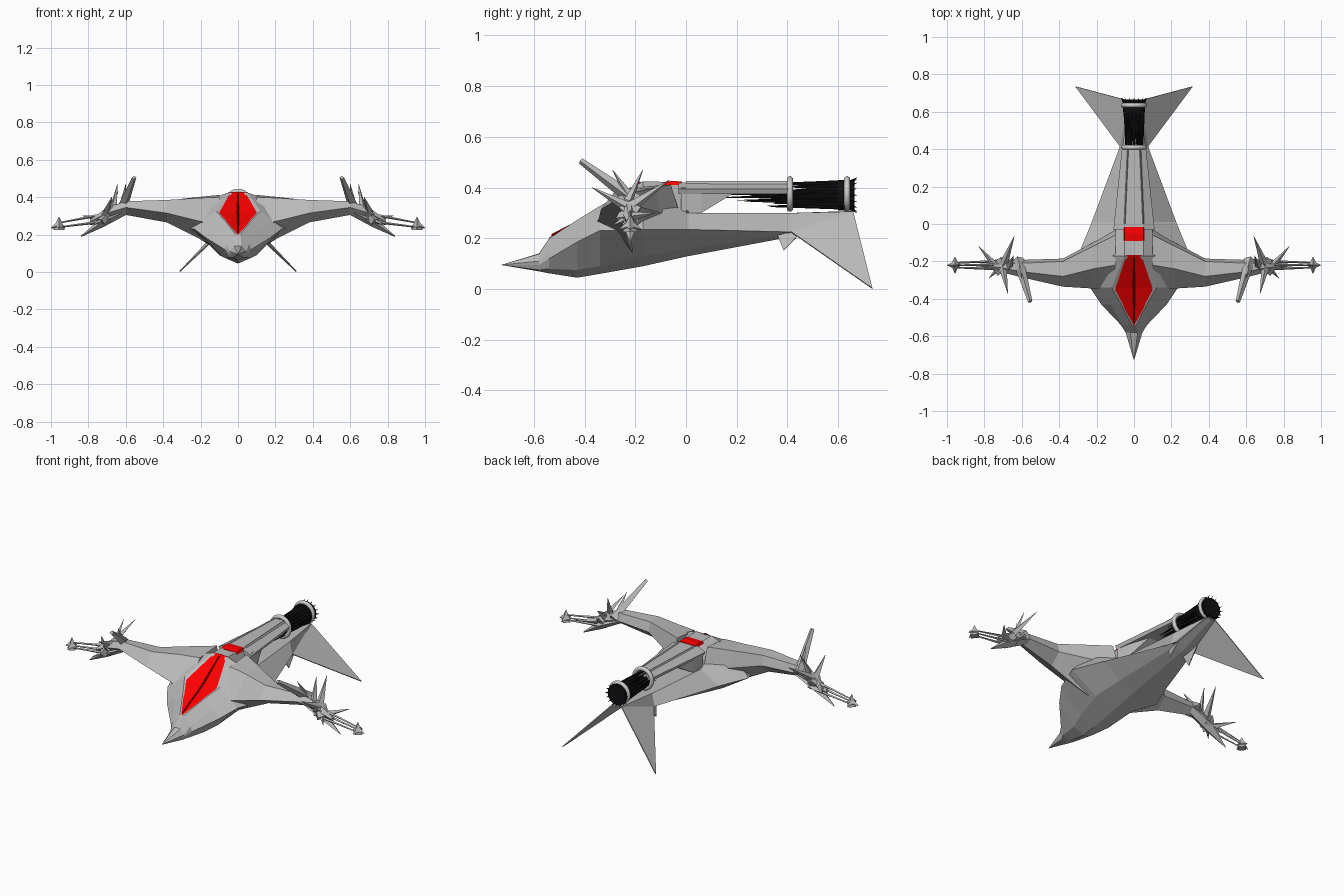
import bpy, bmesh, math, random
from mathutils import Vector

if "Cube" in bpy.data.objects:
    bpy.data.objects.remove(bpy.data.objects["Cube"])

random.seed(4)


def mat(name, c):
    m = bpy.data.materials.new(name)
    m.diffuse_color = (*c, 1)
    m.use_nodes = True
    m.node_tree.nodes["Principled BSDF"].inputs["Base Color"].default_value = m.diffuse_color
    return m


GREY = mat("hull_grey", (0.5, 0.5, 0.5))
RED = mat("red", (1, 0, 0))
DARK_RED = mat("dark_red", (0.35, 0, 0))
BLACK = mat("black", (0.005, 0.005, 0.006))
PALE = mat("pale", (0.9, 0.9, 0.88))


def finish(name, bm, m=GREY, mirror=False, thick=0):
    bmesh.ops.remove_doubles(bm, verts=bm.verts, dist=1e-5)
    bmesh.ops.recalc_face_normals(bm, faces=bm.faces)
    me = bpy.data.meshes.new(name)
    bm.to_mesh(me)
    bm.free()
    ob = bpy.data.objects.new(name, me)
    bpy.context.collection.objects.link(ob)
    me.materials.append(m)
    if thick:
        s = ob.modifiers.new("thickness", 'SOLIDIFY')
        s.thickness, s.offset = thick, 0
    if mirror:
        ob.modifiers.new("mirror", 'MIRROR').merge_threshold = 0.0005
    return ob


def loft(name, rings, closed=True, **kw):
    bm = bmesh.new()
    vs = [[bm.verts.new(p) for p in r] for r in rings]
    n = len(rings[0])
    for a, b in zip(vs, vs[1:]):
        for i in range(n if closed else n - 1):
            j = (i + 1) % n
            bm.faces.new((a[i], a[j], b[j], b[i]))
    if closed:
        bm.faces.new(vs[0])
        bm.faces.new(vs[-1])
    return finish(name, bm, **kw)


def plate(name, pts, **kw):
    bm = bmesh.new()
    bm.faces.new([bm.verts.new(p) for p in pts])
    return finish(name, bm, **kw)


def spikes(name, items, sides=4, **kw):
    # each item: base, tip, base radius, tip radius
    bm = bmesh.new()
    for a, b, r1, r2 in items:
        a, b = Vector(a), Vector(b)
        M = (b - a).to_track_quat('Z', 'Y').to_matrix().to_4x4()
        M.translation = (a + b) / 2
        bmesh.ops.create_cone(bm, cap_ends=True, segments=sides, radius1=r1,
                              radius2=r2, depth=(b - a).length, matrix=M)
    return finish(name, bm, **kw)


# hull: half cross-sections (x, z) from top centre to keel along y
hull = [
    (-.73, [(0, .095)] * 6),
    (-.58, [(0, .14), (.02, .138), (.045, .11), (.04, .095), (.03, .075), (0, .07)]),
    (-.54, [(0, .197), (.012, .2), (.06, .15), (.07, .12), (.05, .08), (0, .062)]),
    (-.43, [(0, .25), (.068, .272), (.125, .225), (.175, .185), (.07, .075), (0, .045)]),
    (-.34, [(0, .297), (.119, .327), (.18, .28), (.235, .23), (.1, .09), (0, .06)]),
    (-.17, [(0, .42), (.05, .425), (.17, .385), (.3, .235), (.13, .13), (0, .09)]),
    (0, [(0, .42), (.05, .42), (.1, .3), (.23, .235), (.11, .157), (0, .128)]),
    (.01, [(0, .3), (.05, .3), (.098, .3), (.226, .235), (.109, .159), (0, .13)]),
    (.41, [(0, .3), (.03, .3), (.06, .3), (.077, .225), (.05, .22), (0, .205)]),
    (.66, [(0, .308), (.02, .308), (.03, .306), (.03, .303), (.02, .3), (0, .298)]),
]
loft("hull", [[(x, y, z) for x, z in r] for y, r in hull], closed=False, mirror=True)

# spine cover over the open slot, and the wedge inside the slot
loft("spine_cover", [[(x * s, y, z) for x, z in
     [(-.11, .395), (-.05, .42), (.05, .42), (.11, .395), (.1, .375), (-.1, .375)]]
     for y, s in ((-.03, 1), (.41, .58))])
loft("spine_wedge", [[(-w, y, b), (w, y, b), (w, y, t), (-w, y, t)]
     for y, w, b, t in ((-.02, .1, .3, .4), (.06, .085, .3, .4), (.2, .04, .385, .4))])
loft("spine_rib", [[(x + .045 * s, y, z) for x, z in
     [(-.008, .41), (0, .426), (.008, .41)]] for y, s in ((0, 1.1), (.41, .7))], mirror=True)

# canopy sunk between the hull rims, with centre ridge, and dorsal hatch
loft("canopy", [[(0, y, z + .003), (w, y, e)] for y, z, w, e in
     ((-.54, .2, .002, .201), (-.34, .304, .113, .324), (-.165, .424, .045, .4265))],
     closed=False, m=RED, mirror=True)
loft("canopy_ridge", [[(-w, y, z), (0, y, z + .01), (w, y, z)] for y, z, w in
     ((-.53, .207, .002), (-.34, .306, .008), (-.18, .415, .002))], m=DARK_RED)
loft("dorsal_hatch", [[(-w, y, .41), (w, y, .41), (w * .9, y, z), (-w * .9, y, z)]
     for y, w, z in ((-.09, .057, .422), (-.05, .057, .427), (-.015, .057, .423))], m=RED)

# wings: cross-sections (y, z) along x
wing = [
    (.1, [(-.36, .25), (-.22, .4), (-.06, .412), (-.025, .3), (-.2, .12)]),
    (.22, [(-.345, .275), (-.24, .395), (-.12, .4), (-.1, .3), (-.23, .185)]),
    (.38, [(-.335, .315), (-.28, .385), (-.2, .382), (-.185, .325), (-.25, .265)]),
    (.6, [(-.285, .345), (-.255, .378), (-.21, .375), (-.192, .335), (-.23, .305)]),
    (.7, [(-.26, .315), (-.235, .345), (-.215, .342), (-.195, .305), (-.225, .27)]),
    (.79, [(-.235, .27), (-.225, .28), (-.215, .28), (-.21, .265), (-.22, .25)]),
]
loft("wing", [[(x, y, z) for y, z in r] for x, r in wing], mirror=True)

# downward wing-tip claw
loft("wing_claw", [[(x, -.22 - w, z), (x, -.22, z + h), (x, -.22 + w, z), (x, -.22, z - h)]
     for x, z, w, h in ((.58, .335, .03, .02), (.72, .27, .035, .03), (.84, .19, .003, .003))],
     mirror=True)

# blades crossing over the wing tip
spikes("wing_spikes", [
    ((.62, -.19, .34), (.555, -.415, .505), .03, .012),
    ((.62, -.2, .33), (.6, -.29, .47), .024, .001),
    ((.71, -.19, .3), (.675, -.37, .4), .028, .001),
    ((.71, -.25, .3), (.64, -.065, .43), .028, .001),
    ((.67, -.24, .32), (.645, -.17, .47), .022, .001),
    ((.71, -.26, .28), (.83, -.12, .3), .026, .001),
    ((.69, -.2, .3), (.775, -.29, .25), .024, .001)], mirror=True)

# wing-tip barrels and pointed emitter
spikes("barrels", [((.68, -.22 + dy, .29 + dz), (.945, -.22 + dy * .6, .25 + dz * .6), .009, .004)
       for dy, dz in ((-.022, -.015), (.022, -.015), (0, .025))], sides=4, mirror=True)
c = (.957, -.22, .25)
spikes("emitter", [(c, (c[0] + x, c[1] + y, c[2] + z), .022, .001) for x, y, z in
       ((.043, 0, -.015), (-.035, 0, -.015), (0, .045, -.015), (0, -.045, -.015),
        (0, 0, .045))] + [((c[0], c[1], .225), (c[0], c[1], .24), .03, .025)], mirror=True)

# tail fins and small ventral fins
plate("tail_fin", [(.07, .41, .228), (.03, .66, .303), (.312, .735, .002)], mirror=True, thick=.006)
plate("ventral_fin", [(.05, .36, .215), (.07, .385, .152), (.06, .47, .24)], mirror=True, thick=.006)

# engine: black core, forward streaks, rear thorns and two pale rings
CZ = .37
spikes("engine_core", [((0, .6, CZ), (0, .665, CZ), .06, .06)], sides=16, m=BLACK)
streaks, thorns = [], []
for i in range(16):
    a = math.tau * i / 16
    d = Vector((math.cos(a), 0, math.sin(a)))
    o = Vector((0, 0, CZ))
    streaks.append((o + d * .045 + Vector((0, .66, 0)),
                    o + d * .046 + Vector((0, random.uniform(.3, .5), 0)), .016, .001))
    thorns.append((o + d * .055 + Vector((0, .65, 0)), o + d * .07 + Vector((0, .675, 0)), .005, .0005))
for i in range(8):
    a = math.tau * i / 8
    streaks.append(((.028 * math.cos(a), .66, CZ + .028 * math.sin(a)),
                    (.03 * math.cos(a), random.uniform(.04, .3), CZ - .01 + .014 * math.sin(a)),
                    .018, .001))
spikes("engine_streaks", streaks, sides=5, m=BLACK)
spikes("engine_thorns", thorns, m=BLACK)
for i, y in enumerate((.41, .635)):
    bpy.ops.mesh.primitive_torus_add(location=(0, y, CZ + .005), rotation=(math.pi / 2, 0, 0),
                                     major_radius=.058, minor_radius=.012,
                                     major_segments=32, minor_segments=16)
    ob = bpy.context.object
    ob.name = "engine_ring_%d" % (i + 1)
    ob.data.materials.append(PALE)
    bpy.ops.object.shade_smooth_by_angle()
